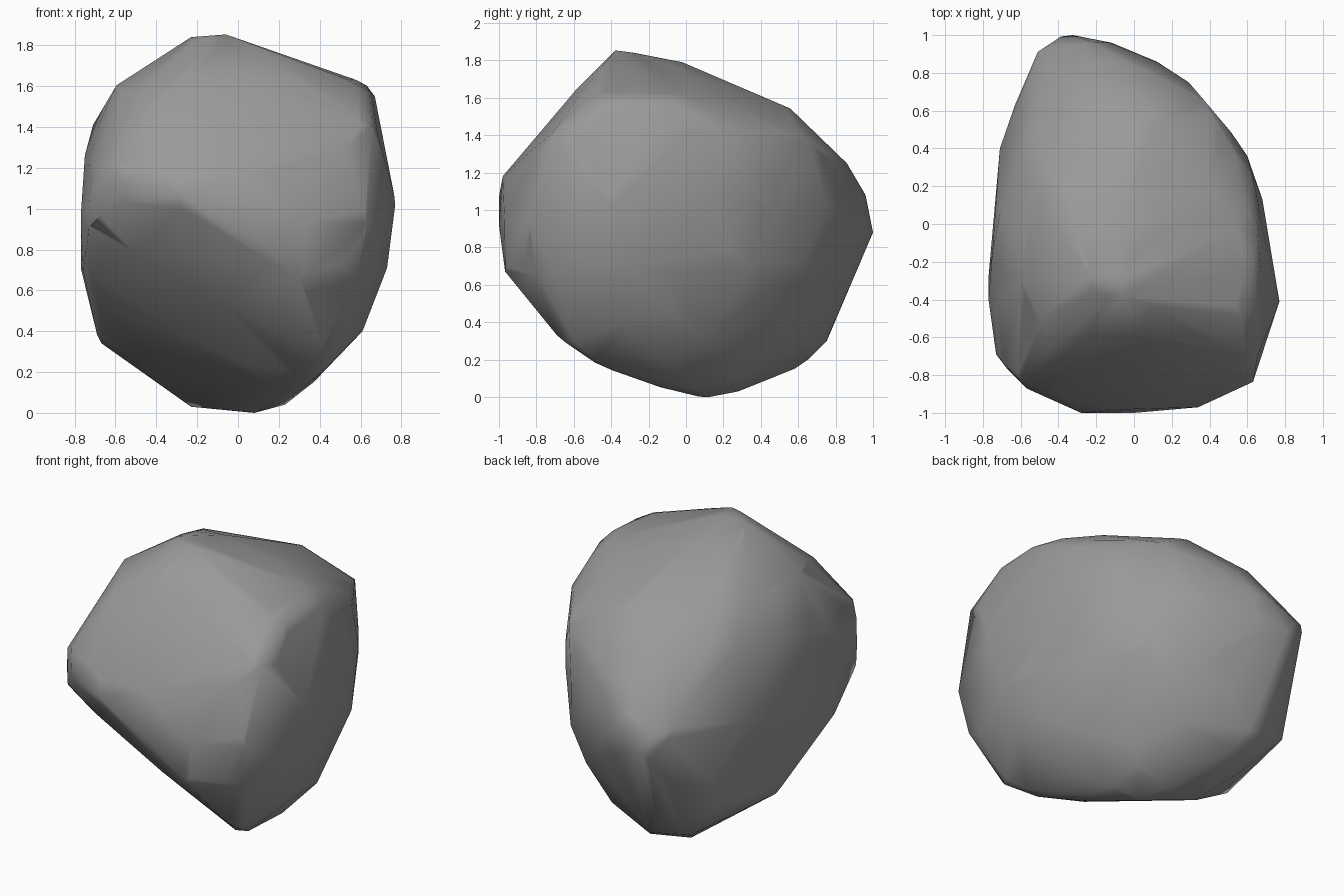
import bpy
import bmesh
from math import sin, cos, radians
from mathutils import Vector
from mathutils.bvhtree import BVHTree
from mathutils.geometry import convex_hull_2d

# Remove the default object
default_cube = bpy.data.objects.get("Cube")
if default_cube:
    bpy.data.objects.remove(default_cube, do_unlink=True)

facets = []    # cutting planes: point and outward normal
corners = []   # lines that each pass through one corner of the stone


def profile(turn, tilt, outline):
    """Record the facets and corner lines of an outline in one direction."""
    t, e = radians(turn), radians(tilt)
    right = Vector((cos(t), sin(t), 0))
    up = Vector((-sin(t) * sin(e), cos(t) * sin(e), cos(e)))
    ring = [Vector(outline[i]) for i in convex_hull_2d(outline)]
    for a, b in zip(ring, ring[1:] + ring[:1]):
        edge = b - a
        normal = (right * edge.y - up * edge.x).normalized()
        point = right * a.x + up * a.y
        if normal.dot(point) < 0:
            normal.negate()
        facets.append((point, normal))
        corners.append((point, right.cross(up)))


def carve_block():
    """Cut a rough block along every facet."""
    block = bmesh.new()
    bmesh.ops.create_cube(block, size=3)
    for point, normal in facets:
        cut = bmesh.ops.bisect_plane(
            block, geom=block.verts[:] + block.edges[:] + block.faces[:],
            dist=1e-5, plane_co=point, plane_no=normal, clear_outer=True)
        rim = [g for g in cut["geom_cut"]
               if isinstance(g, bmesh.types.BMEdge) and g.is_boundary]
        if rim:
            bmesh.ops.holes_fill(block, edges=rim, sides=0)
    points = [v.co.copy() for v in block.verts]
    block.free()
    return points


def corner_points(slack=.025):
    """Centre of the stretch of each corner line that lies in the stone."""
    points = []
    for origin, along in corners:
        near, far = -2, 2
        for point, normal in facets:
            slope = normal.dot(along)
            if abs(slope) < 1e-4:
                continue
            t = (normal.dot(point - origin) + slack) / slope
            if slope > 0:
                far = min(far, t)
            else:
                near = max(near, t)
        if near <= far:
            points.append(origin + along * (near + far) / 2)
    return points


def skin(points, merge):
    """Closed convex skin around points."""
    bm = bmesh.new()
    for p in points:
        bm.verts.new(p)
    bmesh.ops.remove_doubles(bm, verts=bm.verts[:], dist=merge)
    bmesh.ops.convex_hull(bm, input=bm.verts[:])
    loose = [v for v in bm.verts if not v.link_faces]
    bmesh.ops.delete(bm, geom=loose, context="VERTS")
    bmesh.ops.recalc_face_normals(bm, faces=bm.faces[:])
    return bm


# Main shape: width by height, depth by height, width by depth
profile(0, 0, [
    (-.23, .92), (-.06, .92), (.58, .71), (.67, .63), (.77, .15), (.73, -.21),
    (.61, -.52), (.37, -.77), (.23, -.88), (.08, -.92), (-.23, -.89),
    (-.69, -.55), (-.77, -.21), (-.75, .34), (-.71, .49), (-.58, .67)])
profile(90, 0, [
    (-.38, .92), (-.23, .91), (-.02, .87), (.53, .63), (.86, .33), (.96, .16),
    (1, -.04), (.76, -.63), (.61, -.76), (.28, -.89), (.07, -.92),
    (-.14, -.87), (-.42, -.77), (-.69, -.59), (-.97, -.25), (-1, 0),
    (-.98, .26), (-.59, .72)])
profile(0, 90, [
    (-.39, 1), (-.12, .96), (.12, .86), (.29, .75), (.6, .36), (.68, .13),
    (.77, -.41), (.62, -.83), (.34, -.97), (-.28, -1), (-.57, -.87),
    (-.73, -.69), (-.77, -.4), (-.71, .4), (-.63, .63), (-.51, .91)])

# Diagonal shape of the corners
profile(35, 30, [
    (-.2, .85), (.37, .75), (.68, .55), (.7, .12), (.66, -.21), (.46, -.63),
    (.06, -.94), (-.08, -.88), (-.44, -.6), (-.82, -.26), (-.99, -.08),
    (-.99, .12), (-.66, .64), (-.33, .81)])
profile(215, 30, [
    (-.19, .96), (.27, .96), (.74, .67), (.97, .44), (.99, .23), (.99, .05),
    (.87, -.24), (.56, -.67), (.03, -.96), (-.21, -.95), (-.43, -.76),
    (-.58, -.54), (-.67, -.32), (-.7, .16), (-.67, .5), (-.5, .77)])
profile(140, -30, [
    (-.42, .78), (-.18, .8), (.29, .78), (.66, .59), (.97, .28), (.86, -.39),
    (.54, -.7), (.36, -.74), (-.29, -.75), (-.56, -.72), (-.75, -.65),
    (-.96, -.35), (-1.02, -.11), (-.95, .36), (-.77, .61), (-.59, .73)])

# Wear the sharp ridges of the carved block down towards the stone's corners
tips = corner_points()
core = skin(tips, .01)
tree = BVHTree.FromBMesh(core)
worn = [p.lerp(tree.find_nearest(p)[0], .75) for p in carve_block()]
core.free()

# Final skin, resting on the ground
stone = skin(tips + worn, .04)
lowest = min(v.co.z for v in stone.verts)
bmesh.ops.translate(stone, verts=stone.verts[:], vec=(0, 0, -lowest))
for face in stone.faces:
    face.smooth = True

# Stone object with one grey material
mesh = bpy.data.meshes.new("rock")
stone.to_mesh(mesh)
stone.free()
rock = bpy.data.objects.new("rock", mesh)
bpy.context.collection.objects.link(rock)

grey = bpy.data.materials.new("stone grey")
grey.use_nodes = True
colour = (.32, .32, .32, 1)
grey.diffuse_color = colour
grey.node_tree.nodes["Principled BSDF"].inputs["Base Color"].default_value = colour
mesh.materials.append(grey)
